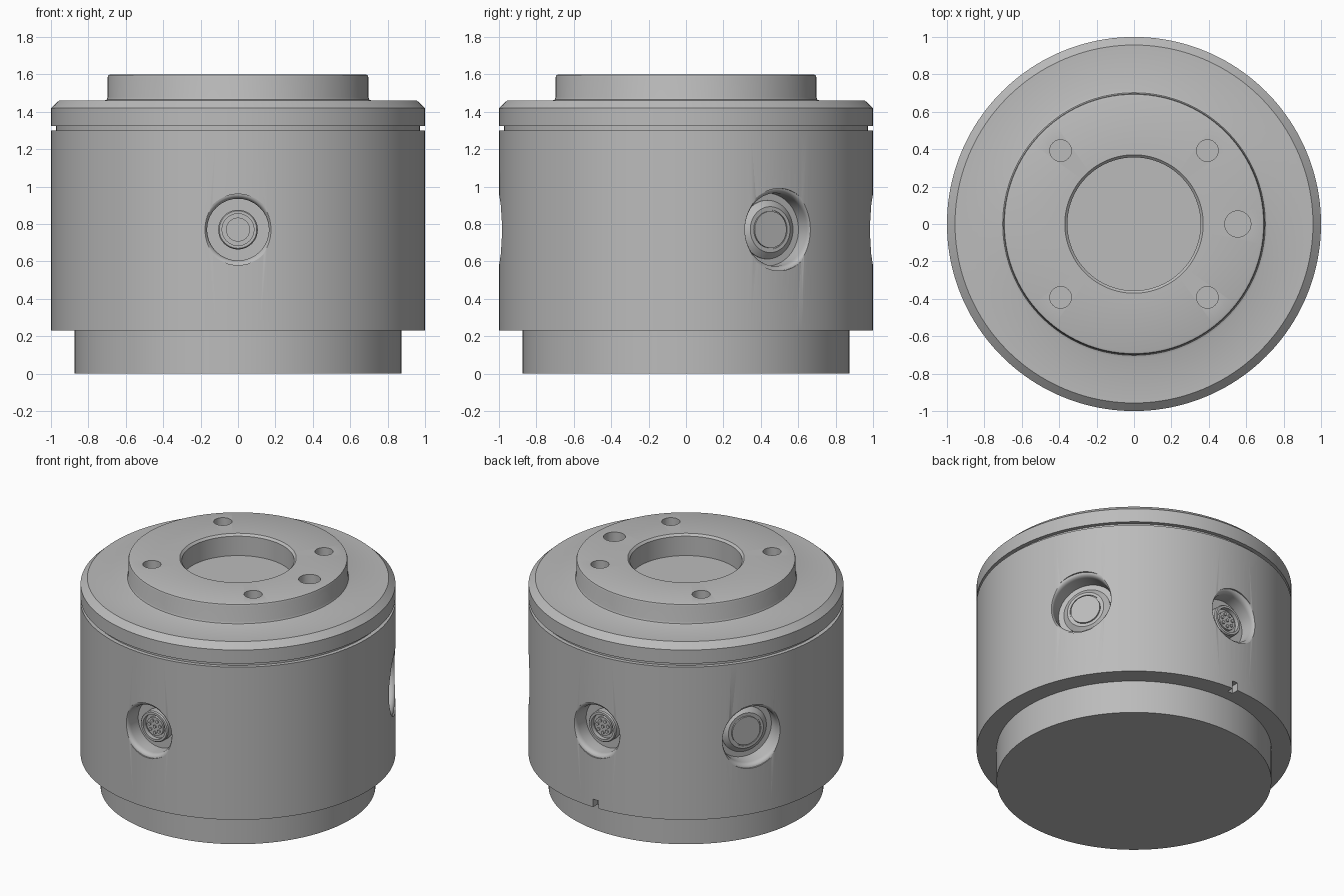
import bpy
import bmesh
from math import radians, cos, sin, pi
from mathutils import Matrix, Vector

if "Cube" in bpy.data.objects:
    bpy.data.objects.remove(bpy.data.objects["Cube"])

metal = bpy.data.materials.new("satin grey metal")
metal.use_nodes = True
GREY = (0.5, 0.5, 0.5, 1)
metal.diffuse_color = GREY
metal.node_tree.nodes["Principled BSDF"].inputs["Base Color"].default_value = GREY

PORT_Z = 0.77


def make_object(name, bm, matrix=None):
    mesh = bpy.data.meshes.new(name)
    bmesh.ops.recalc_face_normals(bm, faces=bm.faces)
    if matrix:
        bm.transform(matrix)
    bm.to_mesh(mesh)
    bm.free()
    mesh.materials.append(metal)
    obj = bpy.data.objects.new(name, mesh)
    bpy.context.collection.objects.link(obj)
    return obj


def lathe(name, profile, steps=64, matrix=None):
    """Turn an (r, z) profile, starting and ending on the axis, into a solid."""
    bm = bmesh.new()
    verts = [bm.verts.new((r, 0, z)) for r, z in profile]
    edges = [bm.edges.new(pair) for pair in zip(verts, verts[1:])]
    bmesh.ops.spin(bm, geom=verts + edges, axis=(0, 0, 1), cent=(0, 0, 0),
                   angle=2 * pi, steps=steps, use_merge=True)
    bmesh.ops.remove_doubles(bm, verts=bm.verts, dist=1e-5)
    return make_object(name, bm, matrix)


def rod(name, r, z0, z1, steps=32, matrix=None):
    return lathe(name, [(0, z0), (r, z0), (r, z1), (0, z1)], steps, matrix)


def outward(azimuth):
    """Frame whose z axis points out of the housing at port height."""
    return (Matrix.Translation((0, 0, PORT_Z)) @ Matrix.Rotation(radians(azimuth), 4, "Z")
            @ Matrix.Rotation(pi / 2, 4, "Y"))


def shade(obj, angle=30):
    bpy.ops.object.select_all(action="DESELECT")
    obj.select_set(True)
    bpy.context.view_layer.objects.active = obj
    bpy.ops.object.shade_smooth_by_angle(angle=radians(angle))


def cut(obj, cutters):
    bpy.context.view_layer.objects.active = obj
    for cutter in cutters:
        mod = obj.modifiers.new("cut", "BOOLEAN")
        mod.operation, mod.solver, mod.object = "DIFFERENCE", "EXACT", cutter
        bpy.ops.object.modifier_apply(modifier=mod.name)
        bpy.data.objects.remove(cutter)


def port_cutter(r, floor, azimuth):
    """Bore with a rounded mouth."""
    lip = [(r + 0.025 * (1 - cos(a)), 0.955 + 0.035 * sin(a))
           for a in (radians(18 * i) for i in range(6))]
    mouth = lip[-1][0]
    return lathe("port_cutter", [(0, floor), (r, floor)] + lip + [(mouth, 1.1), (0, 1.1)],
                 64, outward(azimuth))


# Housing with its stepped base and the neck of the lid groove
housing = lathe("housing", [(0, 0), (0.873, 0), (0.873, 0.23), (1, 0.23), (1, 1.3),
                            (0.973, 1.3), (0.973, 1.325), (0, 1.325)], 160)
SMALL_PORTS = {"front": -90, "back": 90}
LARGE_PORTS = {"left": 30, "right": 150}
cutters = [port_cutter(0.165, 0.87, a) for a in SMALL_PORTS.values()]
cutters += [port_cutter(0.195, 0.865, a) for a in LARGE_PORTS.values()]

# Alignment notch in the lower back edge
bm = bmesh.new()
bmesh.ops.create_cube(bm, size=1, matrix=Matrix.Translation((0, 1, 0.24))
                      @ Matrix.Diagonal((0.04, 0.1, 0.09, 1)))
cutters.append(make_object("notch_cutter", bm))
cut(housing, cutters)
shade(housing)

# Lid with chamfered rim, raised mounting boss and central recess
lid = lathe("lid", [(0, 1.325), (1, 1.325), (1, 1.42), (0.957, 1.46), (0.715, 1.46),
                    (0.702, 1.465), (0.697, 1.478), (0.697, 1.585), (0.693, 1.596),
                    (0.682, 1.6), (0.37, 1.6), (0.356, 1.586), (0.356, 1.45), (0, 1.45)], 160)
holes = [(0.555, radians(45 + 90 * i), 0.058) for i in range(4)] + [(0.555, 0, 0.07)]
cut(lid, [rod("hole_cutter", r, 1.47, 1.7, 32,
              Matrix.Translation((d * cos(a), d * sin(a), 0))) for d, a, r in holes])
shade(lid, 28)

# Multi-pin sockets
for side, azimuth in SMALL_PORTS.items():
    frame = outward(azimuth)
    shade(lathe(side + "_socket", [(0, 0.86), (0.106, 0.86), (0.106, 0.922), (0.1, 0.93),
                                   (0.085, 0.93), (0.085, 0.9), (0.064, 0.9),
                                   (0.064, 0.92), (0, 0.92)], 48, frame))
    spots = [Vector((0, 0, 0))] + [Vector((0.042 * cos(a), 0.042 * sin(a), 0))
                                   for a in (2 * pi * i / 7 for i in range(7))]
    for i, spot in enumerate(spots):
        shade(rod(f"{side}_pin_{i + 1}", 0.011, 0.915, 0.928, 16,
                  frame @ Matrix.Translation(spot)))

# Capped fittings with a conical collar
for side, azimuth in LARGE_PORTS.items():
    shade(lathe(side + "_fitting", [(0, 0.86), (0.157, 0.86), (0.157, 0.872), (0.123, 0.9),
                                    (0.105, 0.9), (0.105, 0.894), (0.098, 0.894),
                                    (0.098, 0.905), (0, 0.905)], 48, outward(azimuth)))
